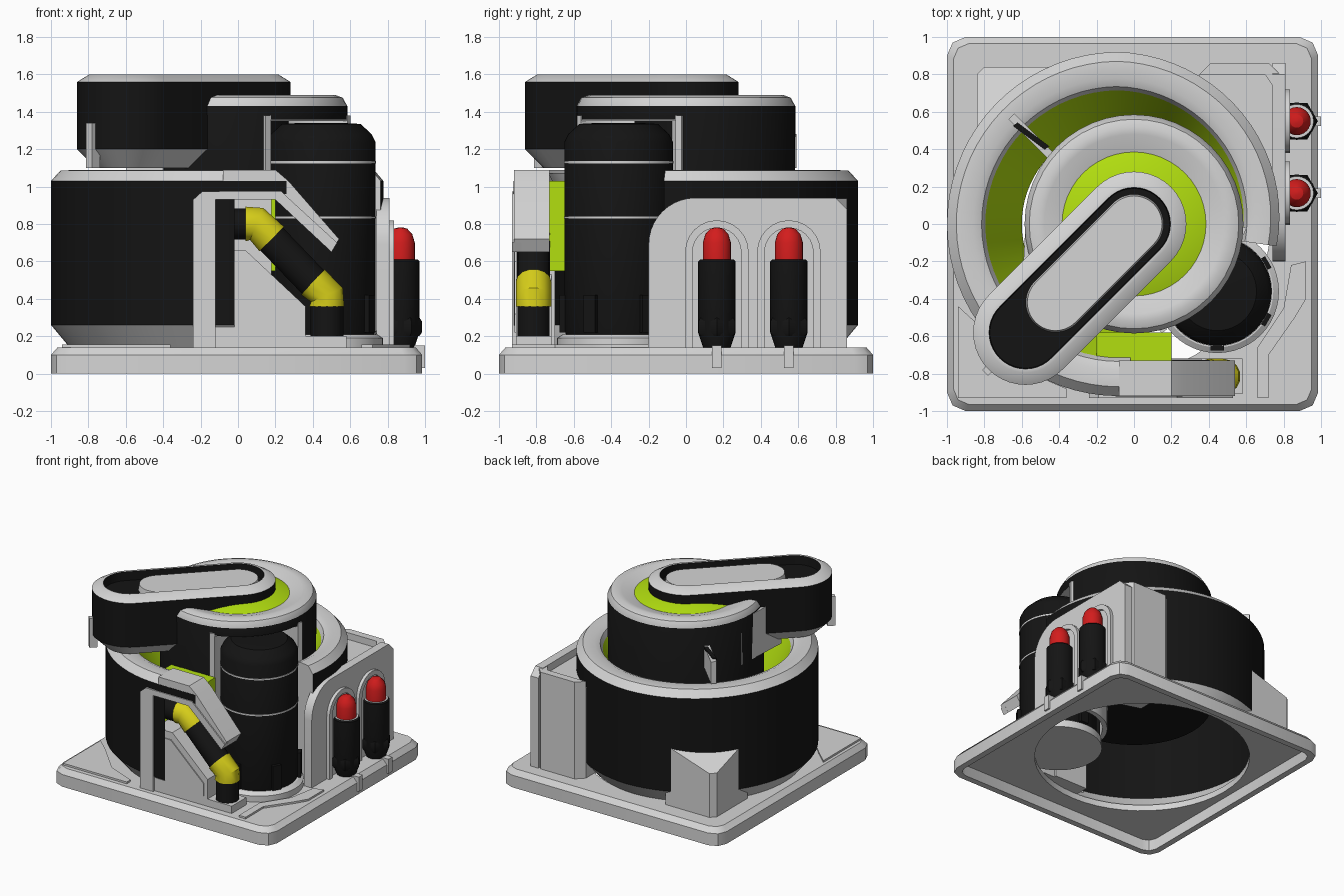
import bpy, bmesh, math
from math import sin, cos, pi, radians

if "Cube" in bpy.data.objects:
    bpy.data.objects.remove(bpy.data.objects["Cube"])

COLOURS = {"light_grey": (.66, .66, .66), "black": (.007, .007, .007),
           "lime": (.45, .74, .005), "red": (.65, .012, .012), "yellow": (.68, .62, .01)}
MATS = {}
for n, c in COLOURS.items():
    MATS[n] = bpy.data.materials.new(n)
    MATS[n].diffuse_color = (*c, 1)
ORDER = list(COLOURS)
G, K, L, R, Y = range(5)


def finish(name, bm):
    me = bpy.data.meshes.new(name)
    bm.to_mesh(me)
    bm.free()
    for n in ORDER:
        me.materials.append(MATS[n])
    ob = bpy.data.objects.new(name, me)
    bpy.context.collection.objects.link(ob)
    return ob


def loft(name, outline, prof, mats, closed=True, caps=True):
    """Stack outlines of (size, height); mats holds one colour per band."""
    bm = bmesh.new()
    rings = [[bm.verts.new((x, y, z)) for x, y in outline(r)] for r, z in prof]
    n = len(rings[0])
    for a, b, m in zip(rings, rings[1:], mats):
        for i in range(n if closed else n - 1):
            j = (i + 1) % n
            bm.faces.new((a[i], a[j], b[j], b[i])).material_index = m
    if caps:
        bm.faces.new(rings[0][::-1]).material_index = mats[0]
        bm.faces.new(rings[-1]).material_index = mats[-1]
    return finish(name, bm)


def circle(cx, cy, n=48):
    return lambda r: [(cx + r * cos(2 * pi * i / n), cy + r * sin(2 * pi * i / n)) for i in range(n)]


def stadium(a, b, n=20):
    """Rounded slot outline from a to b, lying along the diagonal."""
    def f(r):
        arc = lambda c, t0: [(c[0] + r * cos(t0 + pi * i / n), c[1] + r * sin(t0 + pi * i / n))
                             for i in range(n + 1)]
        return arc(a, -pi / 4) + arc(b, 3 * pi / 4)
    return f


def prism(name, poly, axis, lo, hi, m=G):
    """Extrude a 2D polygon along an axis; the other two axes keep x, y, z order."""
    bm = bmesh.new()
    def put(p, h):
        v = list(p)
        v.insert(axis, h)
        return bm.verts.new(v)
    a, b = [put(p, lo) for p in poly], [put(p, hi) for p in poly]
    n = len(poly)
    fs = [bm.faces.new(a), bm.faces.new(b)]
    fs += [bm.faces.new((a[i], a[(i + 1) % n], b[(i + 1) % n], b[i])) for i in range(n)]
    for f in fs:
        f.material_index = m
    bmesh.ops.recalc_face_normals(bm, faces=bm.faces)
    return finish(name, bm)


def box(name, x0, x1, y0, y1, z0, z1, m=G):
    return prism(name, [(x0, y0), (x1, y0), (x1, y1), (x0, y1)], 2, z0, z1, m)


def cut(ob, cutter):
    mod = ob.modifiers.new("cut", 'BOOLEAN')
    mod.object, mod.operation, mod.solver = cutter, 'DIFFERENCE', 'EXACT'
    bpy.context.view_layer.objects.active = ob
    bpy.ops.object.modifier_apply(modifier=mod.name)
    bpy.data.objects.remove(cutter)


def pipe(name, pts, r, m):
    cu = bpy.data.curves.new(name, 'CURVE')
    cu.dimensions, cu.bevel_depth, cu.bevel_resolution, cu.use_fill_caps = '3D', r, 5, True
    sp = cu.splines.new('POLY')
    sp.points.add(len(pts) - 1)
    for q, p in zip(sp.points, pts):
        q.co = (*p, 1)
    cu.materials.append(MATS[ORDER[m]])
    ob = bpy.data.objects.new(name, cu)
    bpy.context.collection.objects.link(ob)
    bpy.ops.object.select_all(action='DESELECT')
    ob.select_set(True)
    bpy.context.view_layer.objects.active = ob
    bpy.ops.object.convert(target='MESH')


# base plate: chamfered corners, hollow underneath, open under the drum
def plate(d):
    x0, x1, y, c = -1 + d, .985 - d, 1 - d, .1 - d * .5
    return [(x0 + c, -y), (x1 - c, -y), (x1 - c * .3, -y + c * .3), (x1, -y + c), (x1, y - c),
            (x1 - c * .3, y - c * .3), (x1 - c, y), (x0 + c, y), (x0 + c * .3, y - c * .3),
            (x0, y - c), (x0, -y + c), (x0 + c * .3, -y + c * .3)]
base = loft("base_plate", plate, [(.05, .09), (.05, 0), (0, 0), (0, .1), (.035, .14)], [G] * 4)
cut(base, loft("hole_cutter", circle(-.08, 0), [(.81, -.1), (.81, .3)], [G]))
prism("front_left_pad", [(-.94, -.44), (-.94, -.93), (-.36, -.93), (-.36, -.88), (-.6, -.78), (-.82, -.55)],
      2, .13, .155)
prism("front_right_pad", [(.92, -.2), (.84, -.22), (.8, -.45), (.66, -.66), (.66, -.93), (.72, -.93),
                          (.72, -.7), (.86, -.5), (.92, -.4)], 2, .13, .155)

# spiral lower drum, running into a straight outlet at the front
def scroll(r):
    pts = []
    for i in range(57):
        t = -8 + 278 * i / 56
        s = r * (.925 + .075 * min(1, (t + 8) / 98))
        pts.append((-.08 + s * cos(radians(t)), s * sin(radians(t))))
    return pts + [(-.02, -r)]
DRUM = [(.82, .14), (.92, .26), (.92, 1.03), (.87, 1.085), (.78, 1.09), (.735, 1.07), (.715, 1.03), (.52, .6)]
loft("lower_drum", scroll, DRUM, [G, K, G, G, G, G, L], closed=False, caps=False)
bm = bmesh.new()
bm.faces.new([bm.verts.new((*scroll(r)[0], z)) for r, z in DRUM])
finish("drum_end_wall", bm)

# upper drum with a niche for the tank
upper = loft("upper_drum", circle(0, 0), [(.58, .5), (.585, 1.43), (.56, 1.475), (.52, 1.49), (.48, 1.485),
             (.385, 1.455), (.25, 1.5), (.05, 1.5)], [K, G, G, G, G, L, L])
TX, TY = .445, -.36
cut(upper, loft("niche_cutter", circle(TX, TY), [(.345, .3), (.345, 1.36)], [G]))
arc = [radians(141 - 76 + 152 * i / 20) for i in range(21)]
prism("niche_frame", [(TX + .335 * cos(t), TY + .335 * sin(t)) for t in arc]
      + [(TX + .372 * cos(t), TY + .372 * sin(t)) for t in reversed(arc)], 2, .3, 1.38)
prism("niche_roof", [(TX + .36 * cos(t), TY + .36 * sin(t)) for t in arc], 2, 1.35, 1.38)
prism("drum_side_panel", [(-.3, .1), (-.575, .1), (-.6, -.38), (-.4, -.45)], 2, 1.05, 1.42)

# slotted arm on top
A, B = (0, 0), (-.58, -.58)
loft("arm", stadium(A, B), [(.18, 1.1), (.28, 1.2), (.28, 1.56), (.215, 1.6), (.195, 1.6), (.19, 1.53)],
     [G, K, G, G, K])
loft("arm_insert", stadium(A, (-.42, -.42)), [(.16, 1.52), (.15, 1.575)], [G])
# thin fins on the arm tip and on the drum
for name, cx, cy, d in (("arm_fin", -.775, -.775, (.707, .707)), ("drum_fin", -.55, .47, (.707, -.707))):
    h = .03 if name == "arm_fin" else .15
    w = .022
    quad = [(cx + d[0] * u * h - d[1] * v * w, cy + d[1] * u * h + d[0] * v * w)
            for u, v in ((-1, -1), (1, -1), (1, 1), (-1, 1))]
    prism(name, quad, 2, 1.1, 1.34 if h < .1 else 1.28, G)
    if h > .1:
        prism("fin_slot", [(cx + (x - cx) * .8, cy + (y - cy) * .6) for x, y in quad], 2, 1.27, 1.288, K)

# tank with pale seams, foot ring and lugs
loft("tank", circle(TX, TY), [(.27, .18), (.29, .23), (.29, 1.24), (.27, 1.28), (.21, 1.335), (.12, 1.34)], [K] * 5)
for z in (.835, 1.13):
    loft("tank_seam", circle(TX, TY), [(.28, z - .006), (.293, z - .006), (.293, z + .006), (.28, z + .006)], [G] * 3)
loft("tank_foot", circle(TX, TY), [(.33, .13), (.33, .19), (.3, .21)], [G, G])
for k in range(6):
    t = radians(k * 60 + 30)
    c, s = cos(t), sin(t)
    prism("tank_lug", [(TX + u * c - v * s, TY + u * s + v * c)
                       for u, v in ((.27, -.035), (.315, -.035), (.315, .035), (.27, .035))], 2, .22, .42, K)

# front outlet: frame, sloping hood, back wall and lower guard
prism("outlet_frame", [(-.24, .14), (-.24, .93), (-.19, .975), (.23, .975), (.53, .7), (.5, .65), (.2, .93),
                       (-.12, .93), (-.12, .14)], 1, -.93, -.88)
prism("outlet_hood", [(-.08, 1.03), (-.08, 1.09), (.2, 1.09), (.27, 1.03), (.54, .72), (.5, .65), (.2, .96)],
      1, -.92, -.73)
box("outlet_band", -.1, .26, -.922, -.9, .96, 1.03, K)
box("outlet_back", -.12, .18, -.74, -.7, .14, 1.0)
box("outlet_lining", -.2, .2, -.73, -.58, .55, 1.03, L)
prism("lower_guard", [(-.12, .14), (-.12, .66), (.04, .66), (.36, .36), (.36, .2), (.58, .2), (.58, .14)],
      1, -.91, -.72)
prism("guard_panel", [(-.09, .3), (-.09, .6), (.03, .6), (.33, .32), (.33, .22)], 1, -.918, -.9)

# angled pipe
PY = -.815
pipe("pipe_inlet", [(-.13, PY, .8), (.06, PY, .8)], .085, K)
pipe("pipe_upper_elbow", [(.04, PY, .8), (.1, PY, .8), (.18, PY, .72)], .095, Y)
pipe("pipe_middle", [(.17, PY, .73), (.42, PY, .47)], .088, K)
pipe("pipe_lower_elbow", [(.4, PY, .49), (.475, PY, .42), (.475, PY, .36)], .095, Y)
pipe("pipe_outlet", [(.475, PY, .37), (.475, PY, .18)], .088, K)

# side housing: rounded wall plus back block
def rounded(y0, y1, top, rad):
    return ([(y1, .13), (y1, top - .06), (y1 - .06, top)]
            + [(y0 + rad - rad * sin(t), top - rad + rad * cos(t)) for t in [pi / 2 * i / 10 for i in range(11)]]
            + [(y0, .13)])
prism("side_wall", rounded(-.2, .86, .94, .25), 0, .74, .81)
prism("back_block", [(.35, .5), (.35, .8), (.41, .86), (.72, .86), (.8, .78), (.8, .1), (.7, .1), (.68, .4)],
      2, .13, .88)
prism("back_rim", [(.35, .8), (.41, .86), (.72, .86), (.8, .78), (.8, .1), (.74, .1), (.74, .74), (.7, .8)],
      2, .85, .935)

# red-capped bottles in arched alcoves, with tabs
for cy in (.165, .55):
    loft("bottle", circle(.87, cy, 24), [(.07, .13), (.1, .22), (.1, .6), (.09, .61), (.075, .61), (.075, .7),
         (.062, .745), (.035, .775), (.01, .782)], [K, K, K, G, R, R, R, R])
    loft("bottle_collar", circle(.87, cy, 6), [(.1, .2), (.113, .22), (.113, .28), (.1, .3)], [K] * 3)
    ts = [pi * i / 12 for i in range(13)]
    arch = lambda r: [(cy + r, .14)] + [(cy + r * cos(t), .65 + r * sin(t)) for t in ts] + [(cy - r, .14)]
    prism("bottle_arch", arch(.17) + arch(.13)[::-1], 0, .78, .835)
    box("bottle_tab", .93, 1.0, cy - .025, cy + .025, .03, .15)

# rear corner gusset with a sloping top
bm = bmesh.new()
tri = [(-.84, .4, .63), (-.84, .8, .5), (-.8, .84, .5), (-.4, .84, .63)]
lo = [bm.verts.new((x, y, .13)) for x, y, _ in tri]
hi = [bm.verts.new(p) for p in tri]
bm.faces.new(hi[::-1])
for i in range(4):
    j = (i + 1) % 4
    bm.faces.new((lo[j], lo[i], hi[i], hi[j]))
finish("corner_gusset", bm)

# smooth round parts, keep creases sharp
bpy.ops.object.select_all(action='DESELECT')
for ob in bpy.context.scene.objects:
    ob.select_set(True)
    bpy.context.view_layer.objects.active = ob
bpy.ops.object.shade_smooth_by_angle(angle=radians(32))

for m in bpy.data.materials:
    if m.users and not m.is_grease_pencil:
        m.use_nodes = True
        m.node_tree.nodes["Principled BSDF"].inputs["Base Color"].default_value = m.diffuse_color
